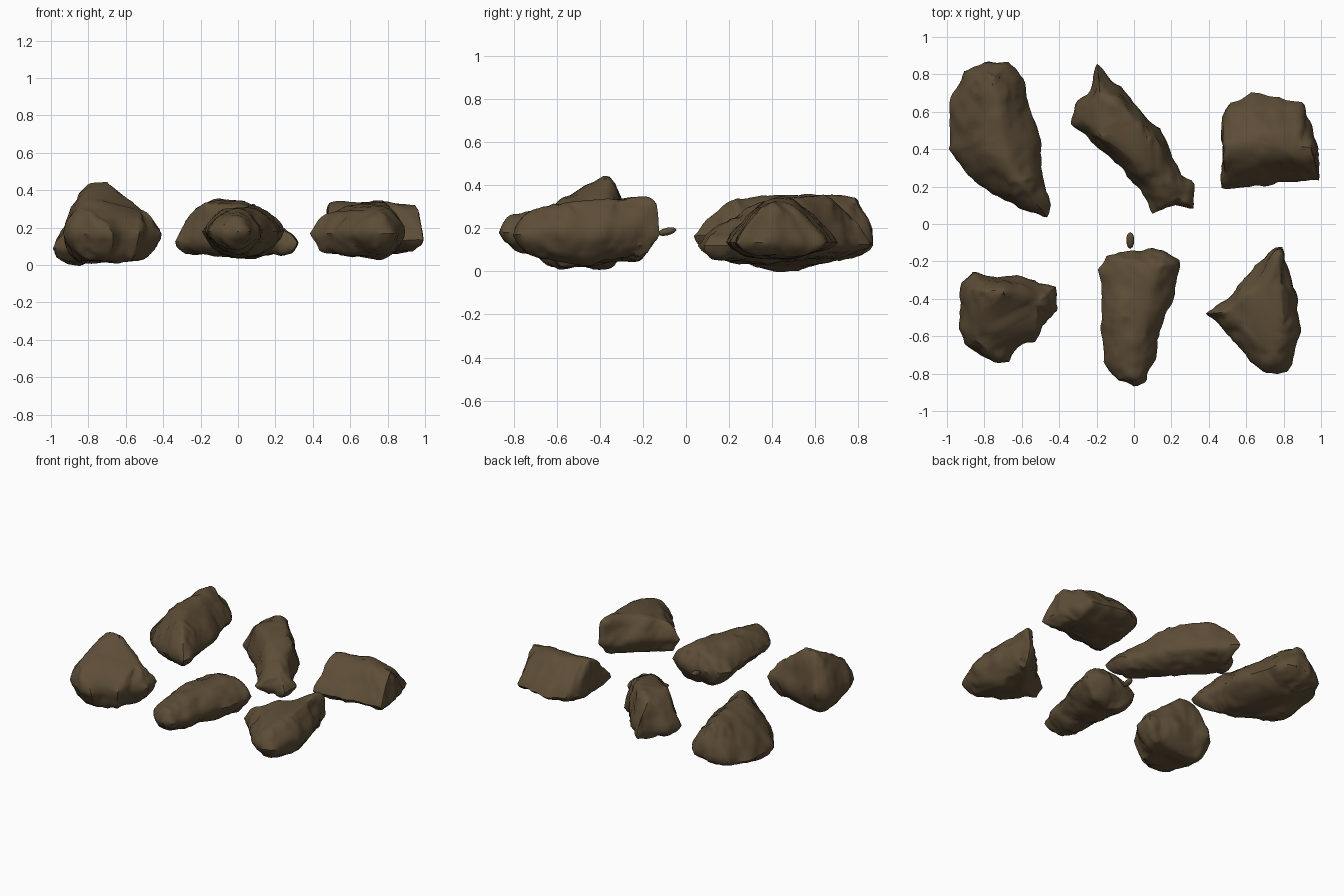
import bpy
import bmesh
from mathutils import Vector, noise

cube = bpy.data.objects.get("Cube")
if cube:
    bpy.data.objects.remove(cube, do_unlink=True)

stone = bpy.data.materials.new("dark brown stone")
stone.use_nodes = True
COLOUR = (0.11, 0.075, 0.038, 1)
stone.diffuse_color = COLOUR
bsdf = stone.node_tree.nodes["Principled BSDF"]
bsdf.inputs["Base Color"].default_value = COLOUR
bsdf.inputs["Roughness"].default_value = 0.9


def resample(points, spacing=0.025):
    """Walk a closed outline with evenly spaced steps."""
    result = []
    for a, b in zip(points, points[1:] + points[:1]):
        steps = max(1, round((b - a).length / spacing))
        result += [a.lerp(b, i / steps) for i in range(steps)]
    return result


def nearest_on_path(point, path):
    """Closest place on a 3D polyline in plan, snapped so both sides meet."""
    best = None
    for a, b in zip(path, path[1:]):
        run = (b - a).xy
        steps = max(1, round(run.length / 0.025))
        t = (point.xy - a.xy).dot(run) / run.length_squared
        spot = a.lerp(b, round(min(1, max(0, t)) * steps) / steps)
        gap = (spot.xy - point.xy).length
        if best is None or gap < best[0]:
            best = (gap, spot)
    return best[1]


def finish(name, bm, roughness):
    """Roughen the surface, then make the object."""
    bmesh.ops.recalc_face_normals(bm, faces=bm.faces)
    bm.normal_update()
    moves = []
    for v in bm.verts:
        coarse = noise.noise(v.co * 7)
        ridged = 0.4 - abs(noise.noise(v.co * 13 + Vector((3, 5, 7))))
        fine = noise.noise(v.co * 30)
        moves.append(v.normal * roughness * (coarse + ridged + 0.2 * fine))
    for v, move in zip(bm.verts, moves):
        v.co += move
    mesh = bpy.data.meshes.new(name)
    bm.to_mesh(mesh)
    bm.free()
    mesh.materials.append(stone)
    obj = bpy.data.objects.new(name, mesh)
    bpy.context.collection.objects.link(obj)
    bpy.ops.object.select_all(action="DESELECT")
    obj.select_set(True)
    bpy.context.view_layer.objects.active = obj
    bpy.ops.object.shade_smooth_by_angle(angle=0.7)


def rock(name, outline, rim, ridge, keel, bulge=1.6, tilt=0.0):
    """Loft a plan outline up to a ridge line and down to a keel line.
    Coordinates are in hundredths of a unit."""
    middle = sum(p[0] for p in outline) / len(outline)
    loop = resample([Vector((x, y, rim + tilt * (x - middle))) / 100 for x, y in outline])
    bm = bmesh.new()
    rim_verts = [bm.verts.new(p) for p in loop]
    rings = 9
    for path, power in ((ridge, bulge), (keel, 2.4)):
        path = [Vector(p) / 100 for p in path]
        previous = rim_verts
        for i in range(1, rings + 1):
            t = i / rings
            ring = []
            for p in loop:
                goal = nearest_on_path(p, path)
                q = p.lerp(goal, t)
                q.z = p.z + (goal.z - p.z) * (1 - (1 - t) ** power)
                ring.append(bm.verts.new(q))
            for j in range(len(loop)):
                k = (j + 1) % len(loop)
                bm.faces.new((previous[j], previous[k], ring[k], ring[j]))
            previous = ring
    # Close the crown and the underside
    bmesh.ops.remove_doubles(bm, verts=bm.verts, dist=0.004)
    bmesh.ops.holes_fill(bm, edges=[e for e in bm.edges if e.is_boundary], sides=0)
    bmesh.ops.triangulate(bm, faces=[f for f in bm.faces if len(f.verts) > 3])
    for _ in range(2):
        bmesh.ops.smooth_vert(bm, verts=bm.verts, factor=0.35,
                              use_axis_x=True, use_axis_y=True, use_axis_z=True)
    finish(name, bm, 0.018)


# Front row
rock("peaked_rock",
     [(-92, -32), (-86, -26), (-73, -28), (-58, -28), (-41, -33), (-40, -47),
      (-50, -54), (-52, -64), (-62, -66), (-66, -75), (-75, -74), (-90, -64), (-94, -54)],
     rim=17, ridge=[(-52, -42, 29), (-70, -37, 44), (-79, -37, 44), (-77, -50, 39),
                    (-84, -62, 30)],
     keel=[(-82, -40, 1), (-78, -60, 3), (-60, -55, 2), (-56, -40, 4)], bulge=1.8)

rock("long_front_rock",
     [(-20, -24), (-16, -16), (10, -13), (25, -19), (21, -40), (12, -62),
      (12, -72), (6, -85), (0, -87), (-9, -85), (-16, -74), (-18, -45)],
     rim=18, ridge=[(-1, -77, 27), (1, -50, 31), (10, -24, 30)],
     keel=[(-2, -74, 8), (4, -25, 4)], bulge=2.4)

rock("spur_rock",
     [(38, -48), (52, -37), (64, -24), (75, -12), (80, -11), (81, -20), (87, -38),
      (90, -60), (82, -79), (71, -80), (62, -74), (53, -62), (44, -53)],
     rim=17, ridge=[(77, -18, 34), (76, -32, 33), (60, -39, 31), (51, -47, 28),
                    (78, -52, 33), (74, -68, 29)],
     keel=[(74, -26, 6), (72, -45, 3), (52, -48, 5), (75, -68, 6)], bulge=2)

# Back row
rock("broad_back_rock",
     [(-100, 40), (-98, 68), (-91, 82), (-80, 87), (-67, 87), (-58, 78), (-56, 66),
      (-50, 45), (-48, 28), (-44, 10), (-46, 3), (-60, 7), (-75, 16), (-90, 25)],
     rim=13, ridge=[(-76, 77, 35), (-72, 45, 36), (-62, 24, 33)],
     keel=[(-80, 70, 5), (-86, 42, 0), (-62, 22, 5)], bulge=1.6, tilt=0.15)

rock("slanted_back_rock",
     [(-34, 53), (-31, 64), (-25, 69), (-20, 87), (-7, 73), (14, 51), (23, 34),
      (25, 26), (32, 21), (32, 8), (22, 11), (9, 4), (5, 16), (-9, 31), (-20, 43)],
     rim=12, ridge=[(-17, 48, 33), (-18, 67, 32), (-10, 63, 36), (8, 45, 33),
                    (3, 34, 32), (17, 23, 25), (23, 15, 19)],
     keel=[(-20, 60, 6), (4, 34, 4), (20, 16, 6)], bulge=2)

rock("wedge_back_rock",
     [(47, 19), (47, 55), (51, 66), (63, 70), (78, 70), (90, 66), (92, 57),
      (99, 40), (99, 23), (75, 21), (60, 19)],
     rim=13, ridge=[(50, 41, 33), (72, 43, 34), (95, 41, 33)],
     keel=[(56, 42, 6), (88, 42, 7)], bulge=1.6)

# Small chip of stone beside the long rock
chip = bmesh.new()
bmesh.ops.create_icosphere(chip, subdivisions=2, radius=1)
for v in chip.verts:
    v.co = Vector((-0.02 + 0.02 * v.co.x, -0.088 + 0.042 * v.co.y,
                   0.184 + 0.016 * v.co.z + 0.008 * v.co.y))
finish("stone_chip", chip, 0.004)
